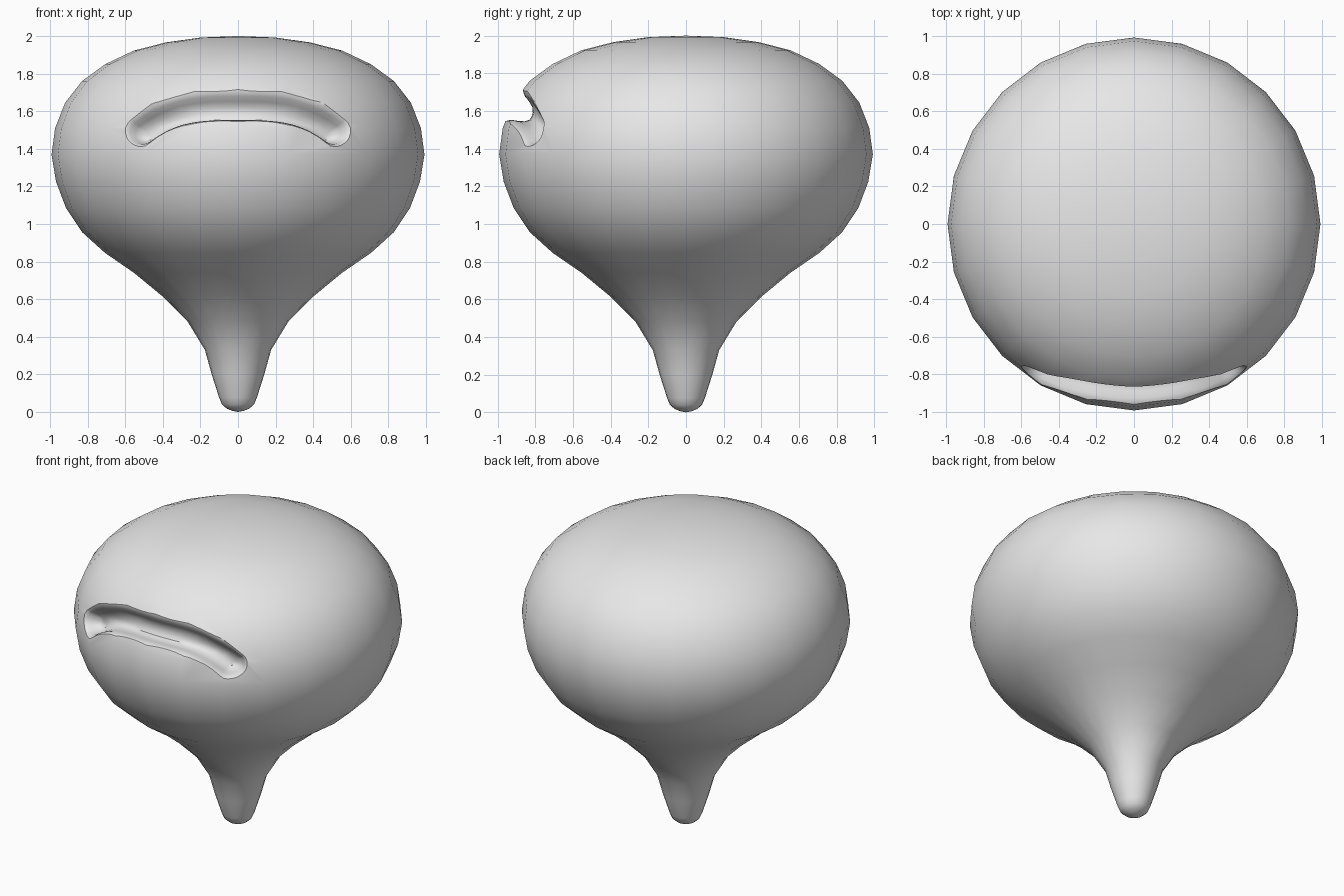
import bpy
import bmesh
import math
from mathutils import Vector

if "Cube" in bpy.data.objects:
    bpy.data.objects.remove(bpy.data.objects["Cube"])

SIDES = 24
# Body outline: radius, height
PROFILE = [(0, 0), (.03, .006), (.06, .018), (.085, .04), (.10, .075), (.14, .20),
           (.176, .33), (.27, .484), (.404, .617), (.553, .74), (.707, .846),
           (.83, .957), (.915, 1.085), (.968, 1.225), (.992, 1.37), (.973, 1.51),
           (.92, 1.645), (.83, 1.76), (.707, 1.85), (.553, 1.923), (.383, 1.966),
           (.2, 1.992), (0, 2.0)]
# Half section of the groove: distance from its centre line, offset from the skin
GROOVE = [(.125, .05), (.095, .012), (.077, -.010), (.067, -.03), (.06, -.065),
          (.046, -.097), (.023, -.117), (0, -.122)]


def loft(name, rings):
    """Skin closed rings; rings that collapse are merged into a watertight end."""
    bm = bmesh.new()
    rows = [[bm.verts.new(p) for p in ring] for ring in rings]
    for a, b in zip(rows, rows[1:]):
        n = len(a)
        for i in range(n):
            j = (i + 1) % n
            bm.faces.new((a[i], a[j], b[j], b[i]))
    bmesh.ops.remove_doubles(bm, verts=bm.verts[:], dist=1e-4)
    bmesh.ops.recalc_face_normals(bm, faces=bm.faces[:])
    mesh = bpy.data.meshes.new(name)
    bm.to_mesh(mesh)
    bm.free()
    obj = bpy.data.objects.new(name, mesh)
    bpy.context.collection.objects.link(obj)
    return obj


def radius_at(z):
    for (r0, z0), (r1, z1) in zip(PROFILE, PROFILE[1:]):
        if z0 <= z <= z1:
            return r0 + (r1 - r0) * (z - z0) / (z1 - z0)
    return 0


def on_skin(x, z, offset):
    """Point on the front of the body, moved along the skin normal."""
    r = radius_at(z)
    y = -math.sqrt(max(r * r - x * x, 0))
    slope = (radius_at(z + .1) - radius_at(z - .1)) / .2
    normal = Vector((x / r, y / r, -slope)).normalized()
    return Vector((x, y, z)) + normal * offset


def groove_ring(x, turn):
    """Groove section at x; turn swings both halves together to round an end."""
    z = 1.63 - abs(x) ** 3.1
    tangent = Vector((1, -3.1 * math.copysign(abs(x) ** 2.1, x))).normalized()
    side = Vector((-tangent.y, tangent.x))
    section = [(u, d) for u, d in GROOVE] + [(-u, d) for u, d in GROOVE[-2::-1]]
    ring = []
    for u, d in section:
        p = (Vector((x, z)) + side * u * math.cos(turn)
             + tangent * abs(u) * math.sin(turn))
        ring.append(on_skin(p.x, p.y, d))
    return ring


# Turned body
body = loft("body", [[(r * math.cos(math.tau * k / SIDES),
                       r * math.sin(math.tau * k / SIDES), z)
                      for k in range(SIDES)] for r, z in PROFILE])

# Curved groove with rounded ends
END = .525
stations = [(-END, -math.pi / 2 + math.pi / 12 * i) for i in range(6)]
stations += [(-END + 2 * END * i / 20, 0) for i in range(21)]
stations += [(END, math.pi / 12 * i) for i in range(1, 7)]
cutter = loft("groove_cutter", [groove_ring(x, t) for x, t in stations])
cutter.hide_render = True

# One plain colour
grey = bpy.data.materials.new("plain grey")
grey.diffuse_color = (.8, .8, .8, 1)
grey.use_nodes = True
grey.node_tree.nodes["Principled BSDF"].inputs["Base Color"].default_value = grey.diffuse_color
body.data.materials.append(grey)
cutter.data.materials.append(grey)

# Carve the groove and smooth the skin, keeping the groove rim crisp
cut = body.modifiers.new("groove", 'BOOLEAN')
cut.operation = 'DIFFERENCE'
cut.solver = 'EXACT'
cut.object = cutter
bpy.context.view_layer.objects.active = body
body.select_set(True)
cutter.select_set(False)
bpy.ops.object.modifier_apply(modifier=cut.name)
bpy.data.objects.remove(cutter)
bpy.ops.object.shade_smooth_by_angle(angle=math.radians(35))
